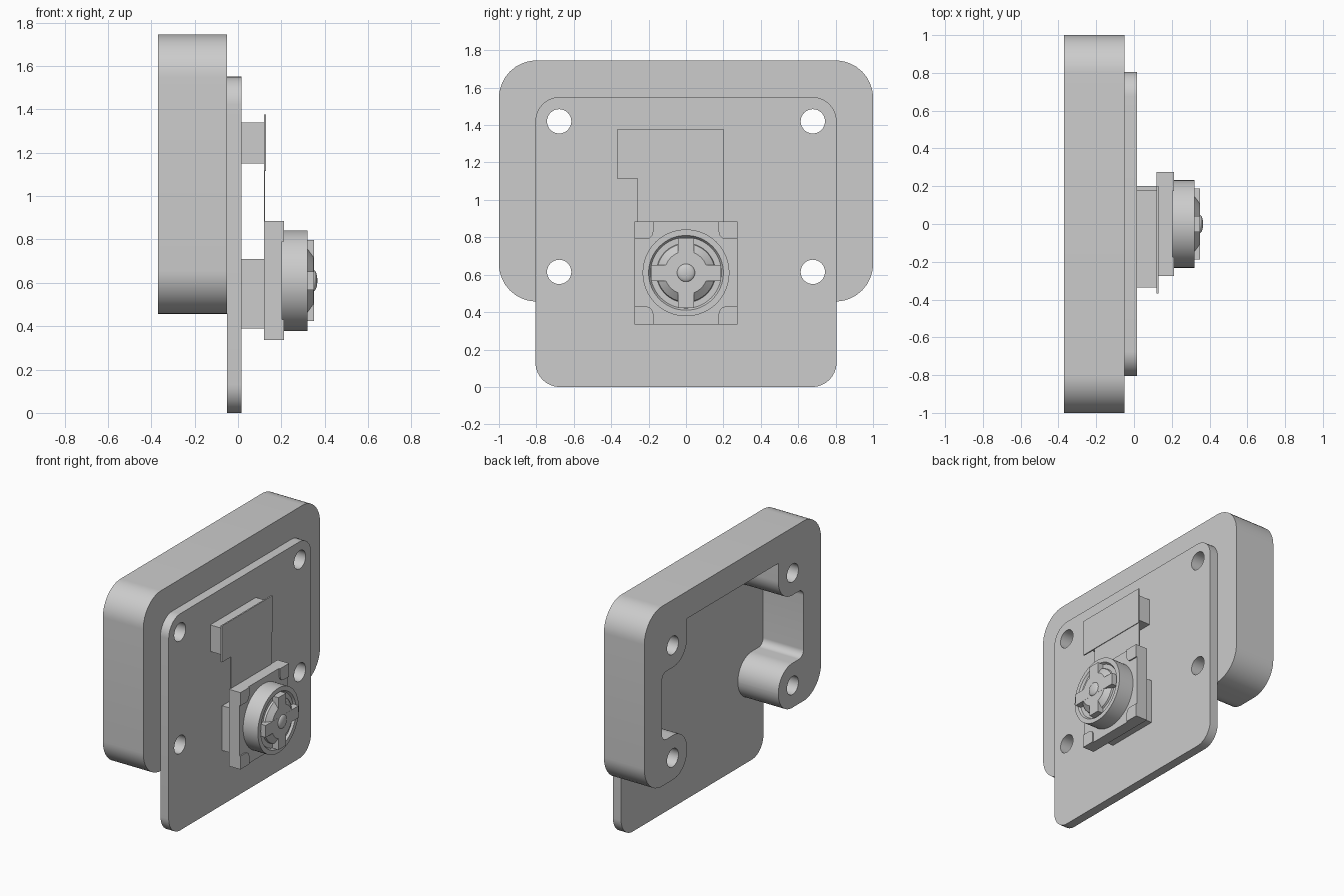
import bpy, bmesh, math
from mathutils import Vector, Matrix

cube = bpy.data.objects.get("Cube")
if cube:
    bpy.data.objects.remove(cube)

grey = bpy.data.materials.new("neutral_grey")
grey.use_nodes = True
COLOUR = (0.604, 0.604, 0.604, 1)
grey.diffuse_color = COLOUR
grey.node_tree.nodes["Principled BSDF"].inputs["Base Color"].default_value = COLOUR

AXIS_Z = 0.61           # height of the lens axis
# local x, y, z -> world y, z, x
SIDEWAYS = Matrix(((0, 0, 1, 0), (1, 0, 0, 0), (0, 1, 0, 0), (0, 0, 0, 1)))


def finish(name, bm):
    bmesh.ops.remove_doubles(bm, verts=bm.verts, dist=0.0002)
    bmesh.ops.recalc_face_normals(bm, faces=bm.faces)
    mesh = bpy.data.meshes.new(name)
    bm.to_mesh(mesh)
    bm.free()
    mesh.materials.append(grey)
    mesh.shade_smooth()
    mesh.set_sharp_from_angle(angle=math.radians(30))
    ob = bpy.data.objects.new(name, mesh)
    bpy.context.collection.objects.link(ob)


def rounded(corners, steps=10):
    """Fillet a polygon given as (y, z, radius) corners."""
    out = []
    for i, (y, z, r) in enumerate(corners):
        p = Vector((y, z))
        if r == 0:
            out.append(p)
            continue
        u = (Vector(corners[i - 1][:2]) - p).normalized()
        v = (Vector(corners[(i + 1) % len(corners)][:2]) - p).normalized()
        half = u.angle(v) / 2
        c = p + (u + v).normalized() * r / math.sin(half)
        a = p + u * r / math.tan(half) - c
        b = p + v * r / math.tan(half) - c
        out += [c + a.lerp(b, k / steps).normalized() * r for k in range(steps + 1)]
    return out


def rect(y0, y1, z0, z1, r=0):
    return rounded([(y0, z0, r), (y1, z0, r), (y1, z1, r), (y0, z1, r)])


def circle(y, z, r, n=32):
    return [Vector((y + r * math.cos(2 * math.pi * k / n),
                    z + r * math.sin(2 * math.pi * k / n))) for k in range(n)]


def slab(name, x0, x1, outline, holes=()):
    """Extrude a y-z outline with holes between two x positions."""
    curve = bpy.data.curves.new(name + "_outline", 'CURVE')
    curve.dimensions = '2D'
    curve.fill_mode = 'BOTH'
    curve.extrude = (x1 - x0) / 2
    for loop in (outline, *holes):
        sp = curve.splines.new('POLY')
        sp.points.add(len(loop) - 1)
        for pt, p in zip(sp.points, loop):
            pt.co = (p.x, p.y, 0, 1)
        sp.use_cyclic_u = True
    tmp = bpy.data.objects.new(name + "_outline", curve)
    bpy.context.collection.objects.link(tmp)
    dg = bpy.context.evaluated_depsgraph_get()
    mesh = bpy.data.meshes.new_from_object(tmp.evaluated_get(dg))
    bm = bmesh.new()
    bm.from_mesh(mesh)
    bm.transform(Matrix.Translation(((x0 + x1) / 2, 0, 0)) @ SIDEWAYS)
    bpy.data.objects.remove(tmp)
    bpy.data.curves.remove(curve)
    bpy.data.meshes.remove(mesh)
    finish(name, bm)


def lathe(name, profile, steps=64):
    """Spin (x, radius) points about the lens axis."""
    bm = bmesh.new()
    vs = [bm.verts.new((x, 0, AXIS_Z + r)) for x, r in profile]
    edges = [bm.edges.new(pair) for pair in zip(vs, vs[1:])]
    bmesh.ops.spin(bm, geom=vs + edges, cent=(0, 0, AXIS_Z), axis=(1, 0, 0),
                   angle=2 * math.pi, steps=steps)
    finish(name, bm)


# Screw holes shared by housing and plate
holes = [circle(s * 0.678, z, 0.065) for s in (-1, 1) for z in (0.615, 1.42)]

# Housing: thick arch open at the bottom, with four screw bosses
half = [(1, 1.745, 0.2), (1, 0.457, 0.2), (0.515, 0.457, 0.157),
        (0.515, 0.775, 0.157), (0.8, 0.775, 0.05), (0.8, 1.262, 0.05),
        (0.515, 1.262, 0.157), (0.515, 1.55, 0)]
arch = half + [(-y, z, r) for y, z, r in reversed(half)]
slab("housing", -0.37, -0.05, rounded(arch), holes)

# Mounting plate
slab("mounting_plate", -0.05, 0.015, rect(-0.805, 0.805, 0, 1.55, 0.13), holes)

# Connector, flat cable and sensor base
slab("connector", 0.015, 0.12, rect(-0.335, 0.18, 1.15, 1.34))
slab("connector_board", 0.12, 0.13, rect(-0.368, 0.202, 1.115, 1.375))
slab("flat_cable", 0.119, 0.125, rect(-0.26, 0.202, 0.88, 1.116))
slab("sensor_base", 0.015, 0.12, rect(-0.2, 0.2, 0.39, 0.71))

# Camera body with raised corner pads
B = 0.275
slab("camera_body", 0.12, 0.203, rect(-B, B, AXIS_Z - B, AXIS_Z + B))
for sy, side in ((-1, "right"), (1, "left")):
    for sz, level in ((-1, "lower"), (1, "upper")):
        pad = [(sy * a, AXIS_Z + sz * b, r) for a, b, r in
               ((B, B, 0), (0.175, B, 0), (0.175, 0.18, 0.04), (B, 0.18, 0))]
        slab(f"corner_pad_{level}_{side}", 0.203, 0.212, rounded(pad))

# Lens barrel with recessed face
lathe("lens_barrel", [(0.2, 0), (0.2, 0.232), (0.32, 0.232), (0.32, 0.2),
                      (0.305, 0.19), (0.305, 0)])

# Tapered hub and four-armed cap
lathe("lens_hub", [(0.3, 0), (0.3, 0.16), (0.318, 0.155), (0.349, 0.115), (0.349, 0)])
w, tip = 0.043, 0.187
arms = []
for k in range(4):
    c, s = round(math.cos(k * math.pi / 2)), round(math.sin(k * math.pi / 2))
    arms += [(c * a - s * b, AXIS_Z + s * a + c * b, 0)
             for a, b in ((tip, -w), (tip, w), (w, w))]
slab("lens_cross", 0.3, 0.35, rounded(arms))

# Shallow glass dome
dome = [(0.349 + 0.017 * math.sin(t * math.pi / 16), 0.048 * math.cos(t * math.pi / 16))
        for t in range(9)]
lathe("lens_dome", dome, 32)
